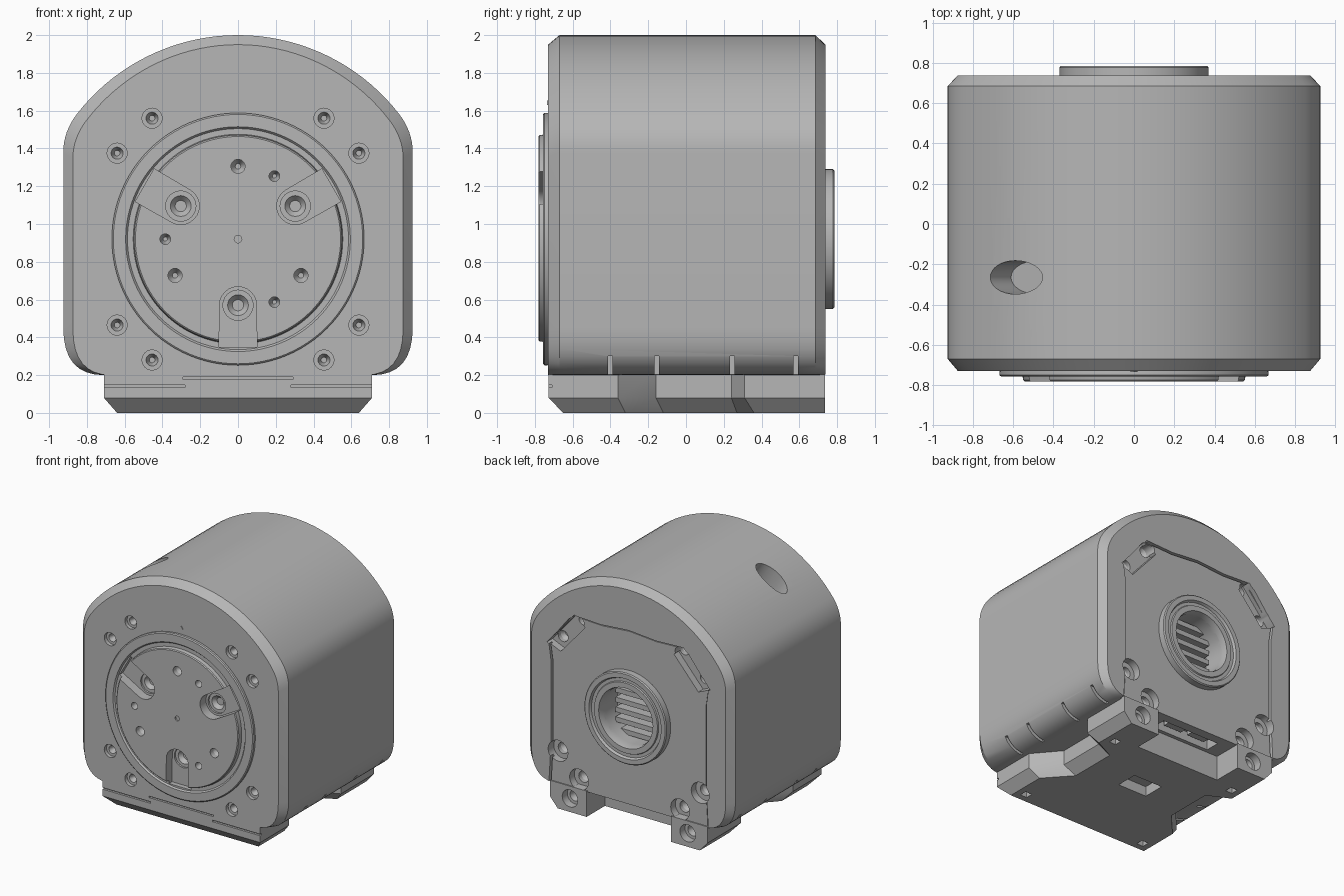
import bpy, bmesh, math
from mathutils import Vector

if "Cube" in bpy.data.objects:
    bpy.data.objects.remove(bpy.data.objects["Cube"])

grey = bpy.data.materials.new("machined_grey")
grey.use_nodes = True
COLOUR = (0.47, 0.47, 0.47, 1)
grey.diffuse_color = COLOUR
grey.node_tree.nodes["Principled BSDF"].inputs["Base Color"].default_value = COLOUR

AXIS_Z = 0.92
parts = []


def loft(name, rings, part=True):
    """Solid through matching rings of points, capped at both ends."""
    bm = bmesh.new()
    rows = [[bm.verts.new(p) for p in ring] for ring in rings]
    n = len(rows[0])
    for a, b in zip(rows, rows[1:]):
        for i in range(n):
            bm.faces.new((a[i], a[(i + 1) % n], b[(i + 1) % n], b[i]))
    bm.faces.new(rows[0])
    bm.faces.new(rows[-1])
    bmesh.ops.recalc_face_normals(bm, faces=bm.faces)
    mesh = bpy.data.meshes.new(name)
    bm.to_mesh(mesh)
    bm.free()
    mesh.materials.append(grey)
    ob = bpy.data.objects.new(name, mesh)
    bpy.context.collection.objects.link(ob)
    if part:
        parts.append(ob)
    else:
        ob.hide_render = True
    return ob


def prism(name, pts, y0, y1, part=True):
    return loft(name, [[(x, y, z) for x, z in pts] for y in (y0, y1)], part)


def box(name, x0, x1, y0, y1, z0, z1, part=True):
    return prism(name, [(x0, z0), (x1, z0), (x1, z1), (x0, z1)], y0, y1, part)


def lathe(name, x, z, profile, part=True, n=24):
    """Turned solid about an axis along y; profile is (radius, y)."""
    turn = [2 * math.pi * i / n for i in range(n)]
    return loft(name, [[(x + r * math.cos(a), y, z + r * math.sin(a)) for a in turn]
                       for r, y in profile], part)


def cut(targets, cutters):
    for target in targets:
        for c in cutters:
            mod = target.modifiers.new("cut", "BOOLEAN")
            mod.operation, mod.solver, mod.object = "DIFFERENCE", "EXACT", c
        graph = bpy.context.evaluated_depsgraph_get()
        mesh = bpy.data.meshes.new_from_object(target.evaluated_get(graph))
        target.modifiers.clear()
        target.data = mesh
    for c in cutters:
        bpy.data.objects.remove(c)


def curve(a, b, c, n=8):
    a, b, c = Vector(a), Vector(b), Vector(c)
    ts = [i / n for i in range(n + 1)]
    return [tuple(a * (1 - t) ** 2 + b * 2 * t * (1 - t) + c * t * t) for t in ts]


def mirrored(half):
    return half + [(-x, v) for x, v in reversed(half) if abs(x) > 1e-6]


# Housing: arched section with chamfered ends
arc = [math.radians(52) * i / 18 for i in range(18)]
half = [(1.08 * math.sin(a), AXIS_Z + 1.08 * math.cos(a)) for a in arc]
half += curve((0.851, 1.585), (0.925, 1.49), (0.925, 1.38))
half += curve((0.925, 0.45), (0.925, 0.2), (0.71, 0.2))
outer = mirrored(half)
inner = [(x * 0.945, 0.2 + (z - 0.2) * 0.972) for x, z in outer]
body = loft("housing", [[(x, y, z) for x, z in ring] for ring, y in
                        ((inner, -0.73), (outer, -0.67), (outer, 0.685), (inner, 0.738))])

# Mounting base: waisted outline, open at the back, chamfered underneath
top = mirrored([(0.71, -0.728), (0.71, -0.36), (0.54, -0.16), (0.54, 0.24), (0.71, 0.31),
                (0.71, 0.735), (0.38, 0.735), (0.38, 0.5)])
low = mirrored([(0.64, -0.65), (0.64, -0.32), (0.46, -0.12), (0.46, 0.27), (0.64, 0.36),
                (0.64, 0.735), (0.38, 0.735), (0.38, 0.5)])
base = loft("mounting_base", [[(x, y, z) for x, y in ring] for ring, z in
                              ((low, 0), (top, 0.08), (top, 0.21))])

# Output flange with raised hub
cut([body], [lathe("flange_seat", 0, AXIS_Z, [(0.65, -0.8), (0.65, -0.66)], False, 64)])
flange = lathe("output_flange", 0, AXIS_Z,
               [(0.655, -0.65), (0.668, -0.735), (0.668, -0.75), (0.66, -0.757), (0.595, -0.757),
                (0.585, -0.745), (0.555, -0.745), (0.55, -0.775), (0.543, -0.782)], True, 96)

# U-shaped slots with bolts, three times round the hub
cutters = []
for k in range(3):
    ang = math.radians(30 + 120 * k)
    d = Vector((math.cos(ang), math.sin(ang)))
    p = Vector((-d.y, d.x))
    centre = Vector((0, AXIS_Z))
    pts = [centre + d * 0.57 + p * 0.1]
    for i in range(13):
        t = math.pi * i / 12
        pts.append(centre + d * (0.35 - 0.098 * math.sin(t)) + p * 0.098 * math.cos(t))
    pts.append(centre + d * 0.57 - p * 0.1)
    cutters.append(prism("slot", [tuple(q) for q in pts], -0.8, -0.705, False))
    c = centre + d * 0.35
    cutters.append(lathe("bolt", c.x, c.y, [(0.08, -0.8), (0.08, -0.69), (0.055, -0.69),
                                            (0.03, -0.66)], False))
    # Dowel and tapped holes between the slots
    for turn, dist, r in ((60, 0.385, 0.037), (30, 0.385, 0.028)):
        q = ang + math.radians(turn)
        cutters.append(lathe("tapped", dist * math.cos(q), AXIS_Z + dist * math.sin(q),
                             [(r, -0.8), (r, -0.74), (r * 0.4, -0.7)], False))
cutters.append(lathe("centre_mark", 0, AXIS_Z, [(0.02, -0.8), (0.02, -0.77)], False))
cut([flange], cutters)

# Housing screws, front
spots = [(sx * x, AXIS_Z + sz * z) for sx in (1, -1) for sz in (1, -1)
         for x, z in ((0.455, 0.64), (0.64, 0.455))]
cut([body], [lathe("screw", x, z, [(0.053, -0.8), (0.053, -0.70), (0.032, -0.70),
                                   (0.015, -0.65)], False) for x, z in spots])
prism("index_mark", [(-0.018, 1.63), (0.018, 1.63), (0, 1.655)], -0.735, -0.72)

# Oval access hole in the arch
n, t = Vector((-0.546, 0, 0.837)), Vector((0.837, 0, 0.546))
c = Vector((-0.59, -0.265, 1.825))
oval = [2 * math.pi * i / 32 for i in range(32)]
hole = loft("access_hole", [[c + n * h + t * 0.155 * math.cos(a) + Vector((0, 0.083 * math.sin(a), 0))
                             for a in oval] for h in (-0.2, 0.15)], False)
# Slots in the lower rounded edges
slots = [box("edge_slot", min(s * 0.74, s), max(s * 0.74, s), y - 0.012, y + 0.012, 0.15, 0.3, False)
         for s in (1, -1) for y in (-0.4, -0.155, 0.245, 0.58)]
cut([body], [hole] + slots)

# Back cover set into the housing
edge = [(0, 1.62), (0.25, 1.6), (0.48, 1.61), (0.54, 1.57), (0.72, 1.34), (0.7, 1.2), (0.7, 0.5)]
cut([body], [prism("cover_seat", mirrored(edge + [(0.72, 0.15)]), 0.7, 0.8, False)])
cover = prism("back_cover", mirrored([(x * 0.985, z - 0.012) for x, z in edge] + [(0.705, 0.2)]),
              0.68, 0.726)
ring = lathe("back_collar", 0, AXIS_Z, [(0.37, 0.70), (0.37, 0.777), (0.362, 0.785), (0.325, 0.785),
                                        (0.315, 0.765), (0.29, 0.765), (0.285, 0.775), (0.26, 0.775)],
             True, 64)
cut([body, cover, ring], [lathe("bore", 0, AXIS_Z, [(0.235, 0.55), (0.235, 0.74), (0.25, 0.8)],
                                False, 48)])
for i in range(6):
    z = AXIS_Z - 0.2 + i * 0.08
    box("bore_slat", -0.2, 0.2, 0.53, 0.62, z - 0.02, z + 0.02)

# Corner pockets and screws at the back
cutters = []
for s in (1, -1):
    cutters.append(prism("pocket", [(s * x, z) for x, z in
                                    ((0.49, 1.615), (0.735, 1.33), (0.62, 1.28), (0.4, 1.53))],
                         0.665, 0.8, False))
    for x, z in ((0.64, 0.465), (0.455, 0.28)):
        cutters.append(lathe("pocket", s * x, z, [(0.085, 0.8), (0.085, 0.665)], False))
for x, z in spots:
    cutters.append(lathe("screw", x, z, [(0.045, 0.8), (0.045, 0.63), (0.025, 0.6)], False))
cut([body, cover], cutters)

# Base details: foot bolts, underside recess and holes, front seam
cutters = [lathe("foot_bolt", s * 0.53, 0.11, [(0.07, 0.8), (0.07, 0.67), (0.045, 0.67),
                                               (0.03, 0.6)], False) for s in (1, -1)]
cutters.append(box("recess", -0.13, 0.13, -0.02, 0.16, -0.1, 0.08, False))
cutters += [box("pin_hole", x - 0.03, x + 0.03, y - 0.03, y + 0.03, -0.1, 0.05, False)
            for x in (-0.56, 0.56) for y in (-0.57, 0.45)]
cutters += [box("seam", min(s * 0.28, s), max(s * 0.28, s), -0.8, -0.71, 0.135, 0.148, False)
            for s in (1, -1)]
cutters.append(box("seam", -0.29, 0.29, -0.8, -0.71, 0.178, 0.19, False))
cut([base], cutters)

# Connector sunk into the underside of the housing
cut([body], [box("connector_well", -0.26, 0.26, 0.53, 0.65, 0.1, 0.28, False)])
for x in (-0.12, 0.1):
    box("connector", x - 0.08, x + 0.08, 0.56, 0.62, 0.23, 0.29)

# Soft shading with crisp edges
bpy.ops.object.select_all(action="DESELECT")
for ob in parts:
    ob.select_set(True)
    bpy.context.view_layer.objects.active = ob
bpy.ops.object.shade_smooth_by_angle(angle=math.radians(25))
